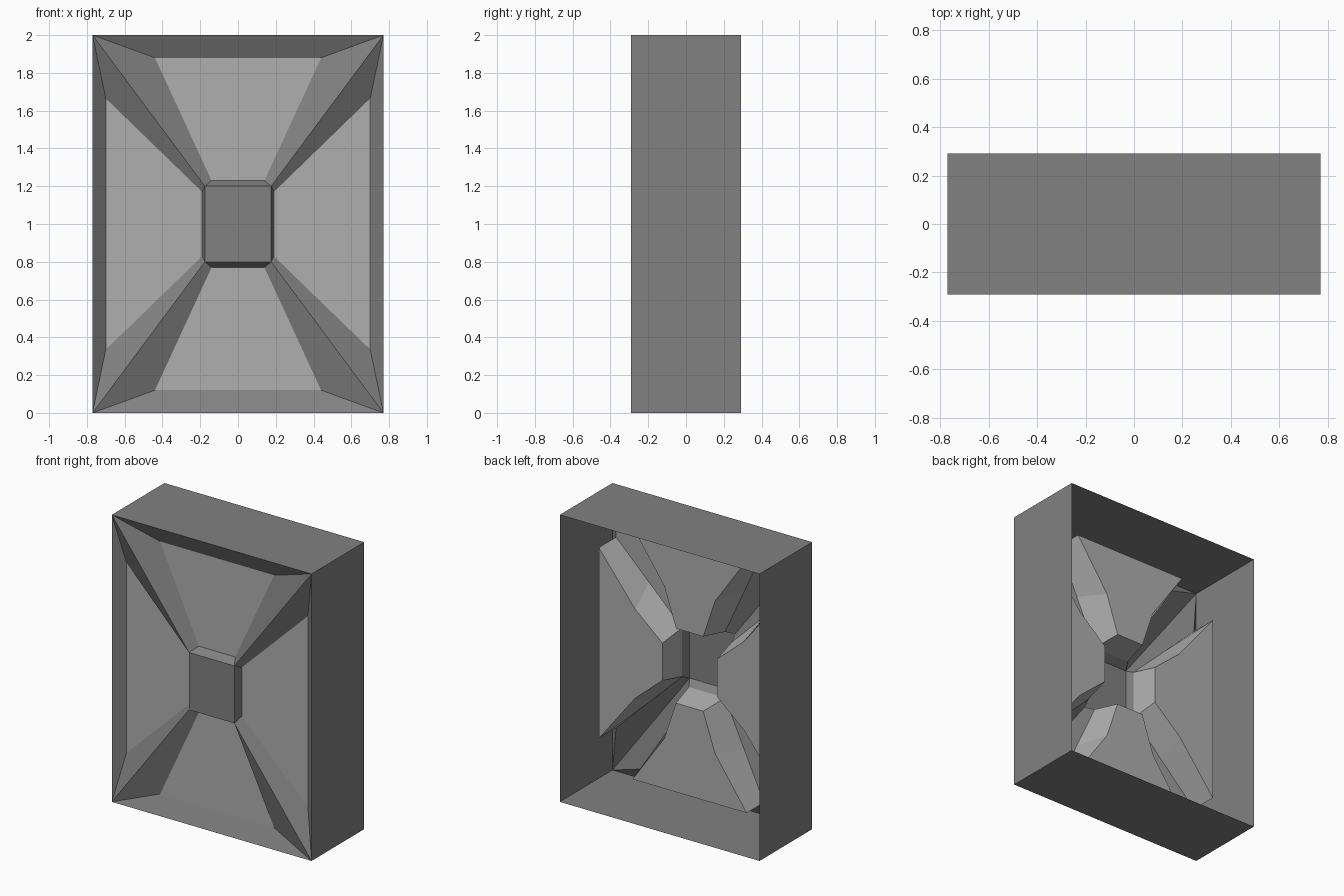
import bpy, bmesh

if "Cube" in bpy.data.objects:
    bpy.data.objects.remove(bpy.data.objects["Cube"])

W, H = 0.77, 1.0                    # half width, half height
FRONT, STEP, REAR, BACK = -0.29, -0.23, -0.04, 0.29
MID_Z = 1.0


def material(name, g):
    m = bpy.data.materials.new(name)
    m.diffuse_color = (g, g, g, 1)
    m.use_nodes = True
    m.node_tree.nodes["Principled BSDF"].inputs["Base Color"].default_value = m.diffuse_color
    return m


def make(name, polys, mat):
    """Object from polygons given as lists of (x, y, z offset)."""
    bm = bmesh.new()
    for p in polys:
        bm.faces.new([bm.verts.new((x, y, z + MID_Z)) for x, y, z in p])
    bmesh.ops.remove_doubles(bm, verts=bm.verts, dist=0.0005)
    bmesh.ops.recalc_face_normals(bm, faces=bm.faces)
    me = bpy.data.meshes.new(name)
    bm.to_mesh(me)
    bm.free()
    me.materials.append(mat)
    ob = bpy.data.objects.new(name, me)
    bpy.context.collection.objects.link(ob)
    return ob


def at(points, y):
    return [(x, y, z) for x, z in points]


def loft(a, b):
    n = len(a)
    return [[a[i], a[(i + 1) % n], b[(i + 1) % n], b[i]] for i in range(n)]


def turn(points):
    return [(-x, -z) for x, z in points]


def rect(w, h):
    return [(-w, -h), (w, -h), (w, h), (-w, h)]


def top_outline(half):
    return half + [(-x, z) for x, z in reversed(half)]


def side_outline(half):
    return half + [(x, -z) for x, z in reversed(half)]


frame_mat = material("frame_grey", 0.22)
pane_mat = material("pane_grey", 0.43)

# Outer wall, open at the back
outer = rect(W, H)
make("outer_wall", loft(at(outer, FRONT), at(outer, BACK)), frame_mat)

# Pane outlines, outer end to inner end: (front half, rear half)
top_front = top_outline([(0.44, 0.88), (0.29, 0.555), (0.14, 0.23)])
top_rear = top_outline([(0.44, 0.88), (0.195, 0.53), (0.105, 0.26)])
side_front = side_outline([(0.70, 0.665), (0.445, 0.4175), (0.19, 0.17)])
side_rear = side_outline([(0.70, 0.665), (0.42, 0.31), (0.21, 0.13)])

panes = {
    "top_pane": (top_front, top_rear),
    "bottom_pane": (turn(top_front), turn(top_rear)),
    "right_pane": (side_front, side_rear),
    "left_pane": (turn(side_front), turn(side_rear)),
}

# Raised front plate: centre square, and four sloping strips round each pane
cw, ch = 0.175, 0.20
plate = [at(rect(cw, ch), FRONT)]
for s in (1, -1):
    corners = {
        "v": [(W * s, H * s), (cw * s, ch * s), (-cw * s, ch * s), (-W * s, H * s)],
        "h": [(W * s, H * s), (cw * s, ch * s), (cw * s, -ch * s), (W * s, -H * s)],
    }
    for key, front in (("v", top_front), ("h", side_front)):
        f = front if s > 0 else turn(front)
        inner = [f[0], f[2], f[3], f[5]]
        plate += loft(at(corners[key], FRONT), at(inner, STEP))
make("front_plate", plate, frame_mat)

# Thick tapered panes set back behind the ridges
for name, (f, r) in panes.items():
    a, b = at(f, STEP), at(r, REAR)
    make(name, [a, b] + loft(a, b), pane_mat)
